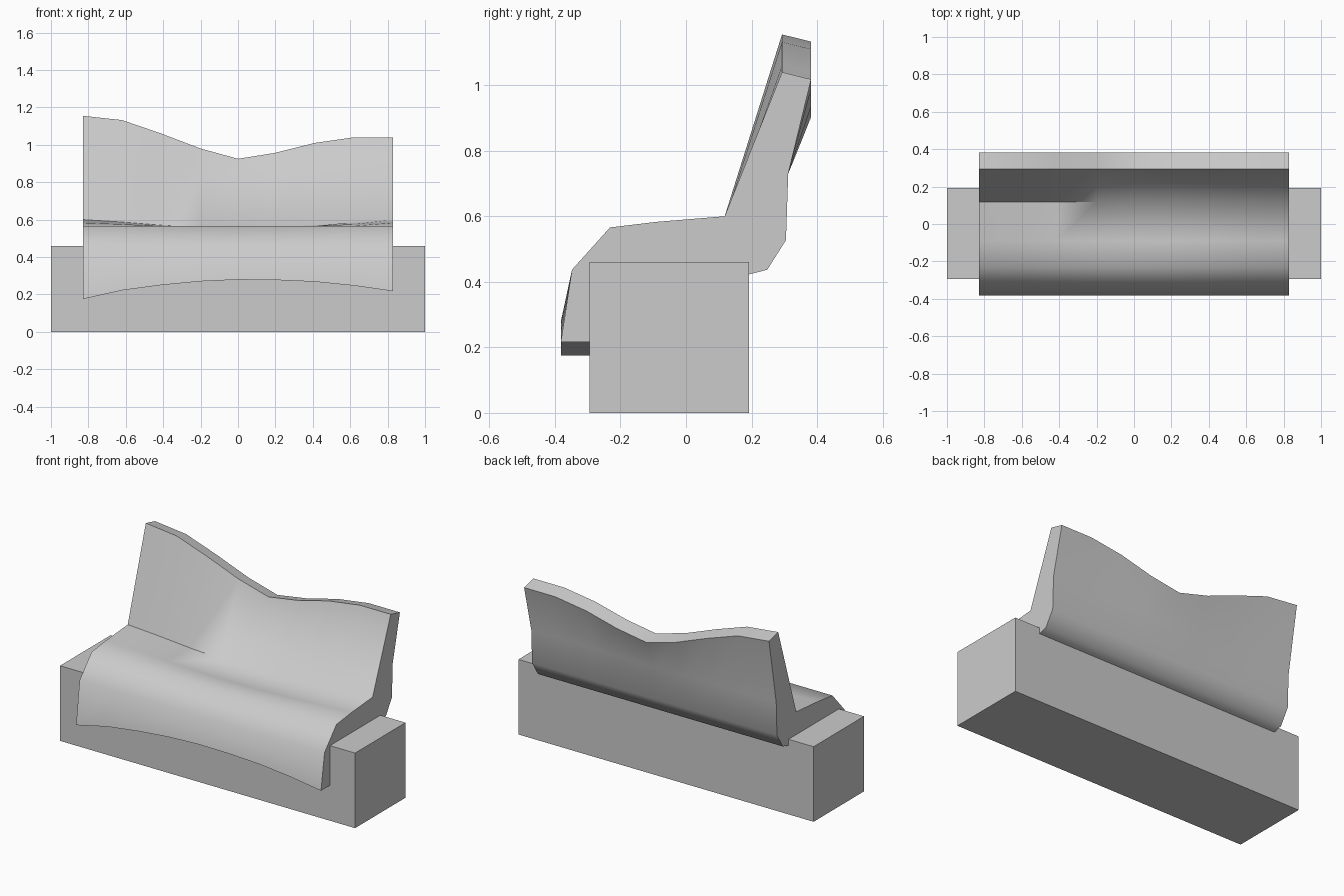
import bpy, bmesh, math

if "Cube" in bpy.data.objects:
    bpy.data.objects.remove(bpy.data.objects["Cube"])

# Base block
bpy.ops.mesh.primitive_cube_add(size=1, location=(0, -0.051, 0.23))
base = bpy.context.object
base.name = "base_block"
base.scale = (2.0, 0.488, 0.46)
bpy.ops.object.transform_apply(location=False, rotation=False, scale=True)

# Stations across the width: x, front lip height, backrest top height, seat dip
stations = [
    (-0.83, 0.175, 1.155, 0.0), (-0.62, 0.222, 1.132, 0.013),
    (-0.41, 0.250, 1.060, 0.030), (-0.20, 0.270, 0.980, 0.042),
    (0.0, 0.279, 0.925, 0.047), (0.20, 0.277, 0.957, 0.042),
    (0.41, 0.268, 1.010, 0.030), (0.62, 0.247, 1.040, 0.013),
    (0.83, 0.217, 1.040, 0.0),
]


def profile(lip, top, dip):
    """Side section (y, z) of the seat shell, front lip to back and under."""
    return [
        (-0.382, lip), (-0.348, 0.437), (-0.232, 0.566),
        (-0.09, 0.583 - dip * 0.6), (0.118, 0.600 - dip),
        (0.293, top), (0.382, top - 0.022),
        (0.312, 0.73), (0.305, 0.527), (0.248, 0.437), (0.19, 0.422),
        (-0.16, 0.40), (-0.26, 0.33), (-0.294, lip),
    ]


# Seat shell lofted through the stations
bm = bmesh.new()
rings = [[bm.verts.new((x, y, z)) for y, z in profile(lip, top, dip)]
         for x, lip, top, dip in stations]
for a, b in zip(rings, rings[1:]):
    n = len(a)
    for i in range(n):
        j = (i + 1) % n
        bm.faces.new((a[i], b[i], b[j], a[j]))
bm.faces.new(rings[0])
bm.faces.new(rings[-1][::-1])
bmesh.ops.recalc_face_normals(bm, faces=bm.faces)
mesh = bpy.data.meshes.new("seat_shell")
bm.to_mesh(mesh)
bm.free()
shell = bpy.data.objects.new("seat_shell", mesh)
bpy.context.collection.objects.link(shell)

# Smooth curved surfaces, crisp rims
bpy.ops.object.select_all(action='DESELECT')
shell.select_set(True)
bpy.context.view_layer.objects.active = shell
bpy.ops.object.shade_smooth_by_angle(angle=math.radians(68))
